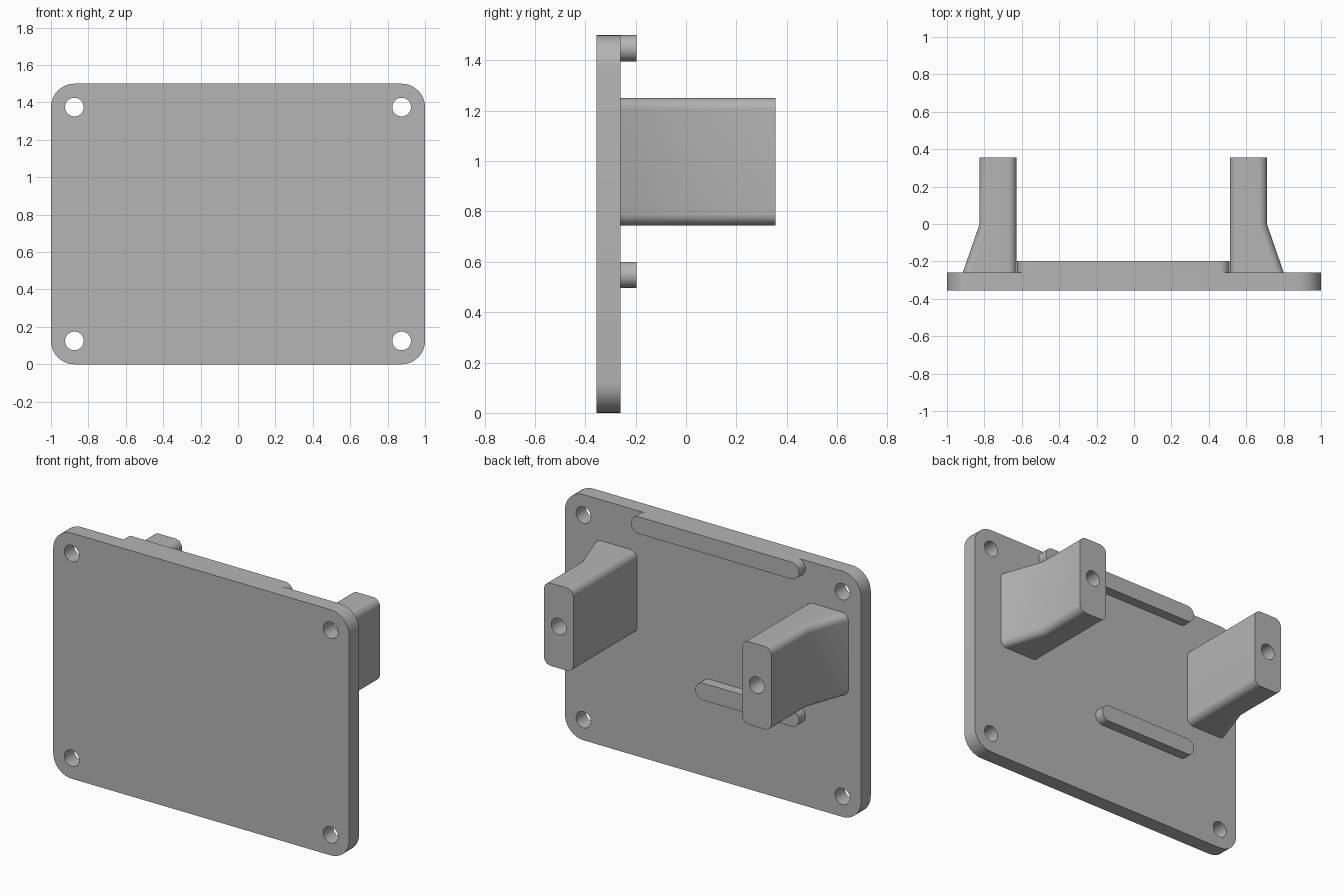
import bpy, bmesh
from math import sin, cos, pi, radians

cube = bpy.data.objects.get("Cube")
if cube:
    bpy.data.objects.remove(cube, do_unlink=True)

GREY = (0.46, 0.46, 0.46, 1)
grey = bpy.data.materials.new("plain grey")
grey.use_nodes = True
grey.diffuse_color = GREY
grey.node_tree.nodes["Principled BSDF"].inputs["Base Color"].default_value = GREY

FRONT, BACK = -0.355, -0.26   # plate faces
TIP = 0.355                   # free end of the posts
MIDDLE = -0.0575              # posts are symmetric about this x


def rounded_outline(x0, x1, z0, z1, r, steps):
    """Rounded rectangle in the xz plane."""
    corners = [(x1 - r, z1 - r), (x0 + r, z1 - r), (x0 + r, z0 + r), (x1 - r, z0 + r)]
    return [(cx + r * cos(a), cz + r * sin(a))
            for i, (cx, cz) in enumerate(corners)
            for a in [(i + s / steps) * pi / 2 for s in range(steps + 1)]]


def loft(bm, sections, z0, z1, r, steps=10):
    """Skin rounded rectangles given as (y, x0, x1) and cap both ends."""
    rings = [[bm.verts.new((x, y, z))
              for x, z in rounded_outline(x0, x1, z0, z1, r, steps)]
             for y, x0, x1 in sections]
    for a, b in zip(rings, rings[1:]):
        for i in range(len(a)):
            j = (i + 1) % len(a)
            bm.faces.new((a[i], a[j], b[j], b[i]))
    bm.faces.new(rings[0])
    bm.faces.new(rings[-1])


def make_object(name, bm):
    bmesh.ops.remove_doubles(bm, verts=bm.verts, dist=1e-5)
    bmesh.ops.recalc_face_normals(bm, faces=bm.faces)
    mesh = bpy.data.meshes.new(name)
    bm.to_mesh(mesh)
    bm.free()
    mesh.materials.append(grey)
    obj = bpy.data.objects.new(name, mesh)
    bpy.context.collection.objects.link(obj)
    return obj


def part(name, sections, z0, z1, r):
    bm = bmesh.new()
    loft(bm, sections, z0, z1, r)
    return make_object(name, bm)


def select(obj):
    bpy.ops.object.select_all(action='DESELECT')
    obj.select_set(True)
    bpy.context.view_layer.objects.active = obj


def drill(obj, centres, y0, y1, r=0.05):
    """Cut round holes along y at the (x, z) centres."""
    bm = bmesh.new()
    for x, z in centres:
        loft(bm, [(y0, x - r, x + r), (y1, x - r, x + r)], z - r, z + r, r)
    cutter = make_object("hole_cutter", bm)
    cutter.hide_render = True
    mod = obj.modifiers.new("holes", 'BOOLEAN')
    mod.operation = 'DIFFERENCE'
    mod.solver = 'EXACT'
    mod.object = cutter
    select(obj)
    bpy.ops.object.modifier_apply(modifier=mod.name)
    bpy.data.objects.remove(cutter, do_unlink=True)


# Mounting plate with a screw hole in each corner
plate = part("mounting_plate", [(FRONT, -1, 1), (BACK, -1, 1)], 0, 1.5, 0.125)
drill(plate, [(x, z) for x in (-0.875, 0.875) for z in (0.125, 1.375)],
      FRONT - 0.1, BACK + 0.1)
parts = [plate]

# Round-ended ribs on the back of the plate
for name, x1, z0 in (("upper_rib", 0.51, 1.396), ("lower_rib", 0.075, 0.496)):
    parts.append(part(name, [(BACK, -0.625, x1), (-0.197, -0.625, x1)],
                      z0, z0 + 0.104, 0.052))

# Two posts whose outer sides flare towards the plate, each with a screw hole
for name, side in (("left_post", 1), ("right_post", -1)):
    sections = [(y, *sorted((MIDDLE + side * 0.57, MIDDLE + side * outer)))
                for y, outer in ((BACK, 0.858), (0, 0.768), (TIP, 0.768))]
    post = part(name, sections, 0.745, 1.25, 0.045)
    drill(post, [(MIDDLE + side * 0.669, 1.0)], TIP - 0.35, TIP + 0.1)
    parts.append(post)

for obj in parts:
    select(obj)
    bpy.ops.object.shade_smooth_by_angle(angle=radians(30))
